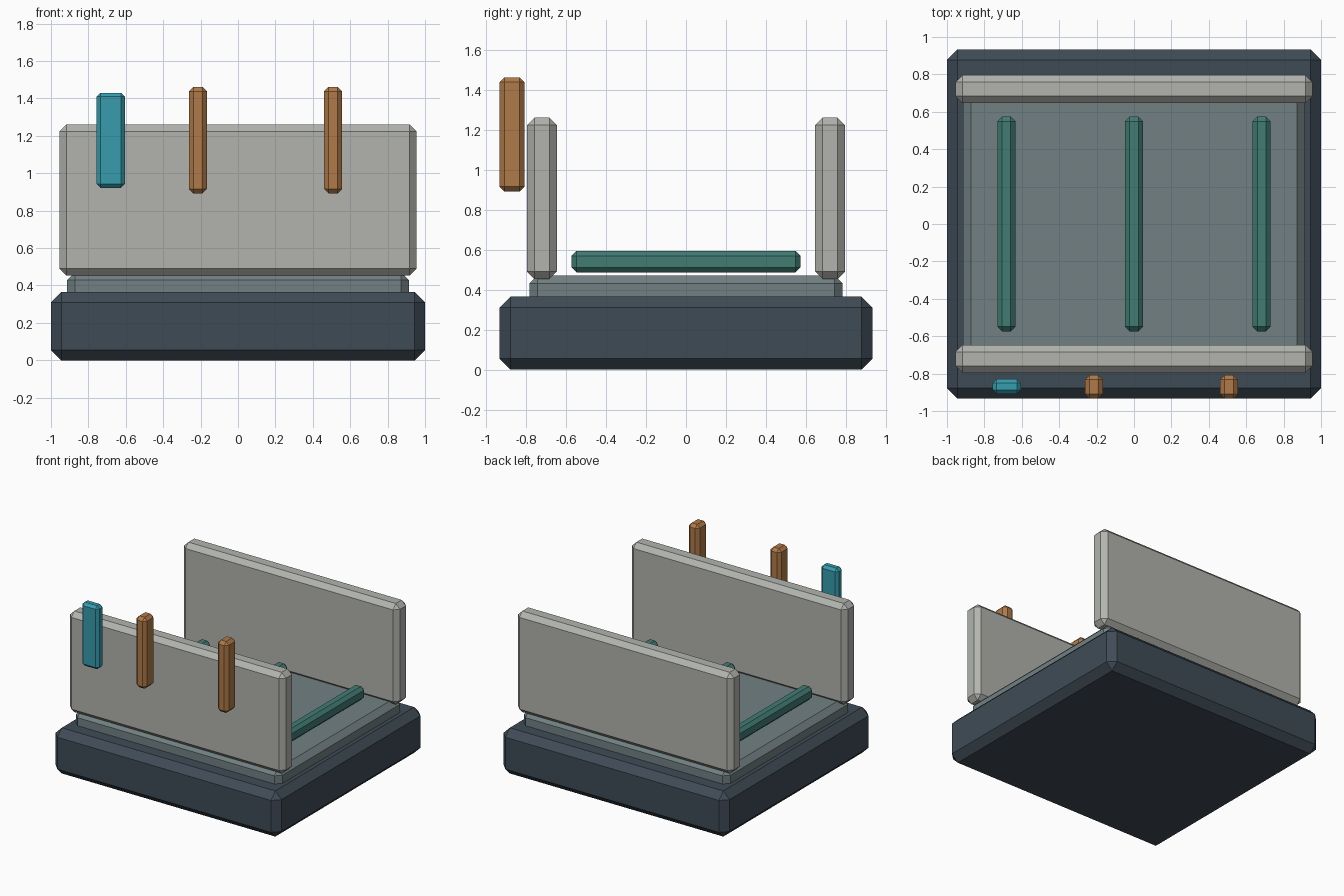
import bpy
import bmesh

if "Cube" in bpy.data.objects:
    bpy.data.objects.remove(bpy.data.objects["Cube"])


def srgb(h):
    """Hex colour to linear RGBA."""
    out = []
    for i in (0, 2, 4):
        c = int(h[i:i + 2], 16) / 255
        out.append(c / 12.92 if c <= 0.04045 else ((c + 0.055) / 1.055) ** 2.4)
    return (*out, 1.0)


def material(name, h):
    m = bpy.data.materials.new(name)
    m.diffuse_color = srgb(h)
    m.use_nodes = True
    m.node_tree.nodes["Principled BSDF"].inputs["Base Color"].default_value = m.diffuse_color
    return m


NAVY = material("dark slate", "3F4B56")
GREY = material("slate grey", "728083")
STONE = material("pale stone", "B2B4AE")
TEAL = material("teal green", "427C74")
COPPER = material("copper", "B07A49")
CYAN = material("cyan", "379CAE")


def block(name, x, y, z, bevel, mat):
    """Chamfered box spanning the given (min, max) ranges."""
    bm = bmesh.new()
    bmesh.ops.create_cube(bm, size=1)
    for v in bm.verts:
        v.co = [r[0] + (c + 0.5) * (r[1] - r[0]) for c, r in zip(v.co, (x, y, z))]
    me = bpy.data.meshes.new(name)
    bm.to_mesh(me)
    bm.free()
    me.materials.append(mat)
    ob = bpy.data.objects.new(name, me)
    bpy.context.collection.objects.link(ob)
    mod = ob.modifiers.new("chamfer", "BEVEL")
    mod.width = bevel
    mod.segments = 1
    mod.limit_method = "NONE"
    return ob


def span(centre, size):
    return (centre - size / 2, centre + size / 2)


# Base and raised deck
block("base", (-1, 1), (-0.933, 0.933), (0, 0.365), 0.055, NAVY)
block("deck", (-0.913, 0.913), (-0.784, 0.784), (0.31, 0.472), 0.042, GREY)

# Front and back walls
for side, y in (("front", -0.721), ("back", 0.721)):
    block(side + "_wall", (-0.955, 0.955), span(y, 0.149), (0.453, 1.261), 0.037, STONE)

# Floor rails
for i, x in enumerate((-0.682, 0, 0.682)):
    block(f"floor_rail_{i + 1}", span(x, 0.096), (-0.574, 0.574), (0.487, 0.593), 0.025, TEAL)

# Upright posts and panel in front of the front wall
for i, x in enumerate((-0.214, 0.508)):
    block(f"front_post_{i + 1}", span(x, 0.095), span(-0.871, 0.125), (0.891, 1.462), 0.024, COPPER)
block("front_panel", span(-0.681, 0.152), span(-0.869, 0.078), (0.922, 1.43), 0.021, CYAN)
